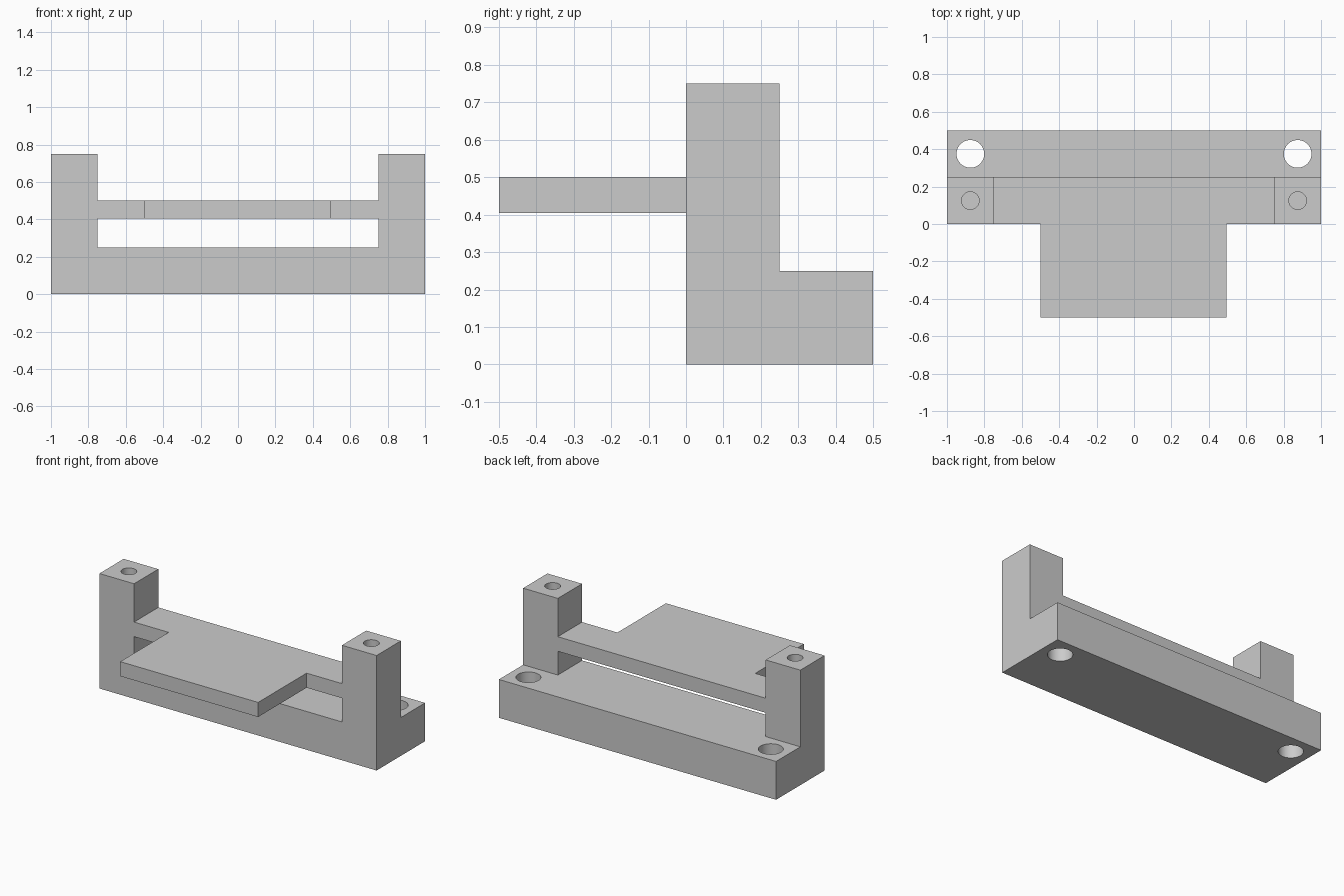
import bpy, bmesh, math
from mathutils import Matrix

default_cube = bpy.data.objects.get("Cube")
if default_cube:
    bpy.data.objects.remove(default_cube)

grey = bpy.data.materials.new("light_grey")
grey.use_nodes = True
grey.diffuse_color = (0.6, 0.6, 0.6, 1)
grey.node_tree.nodes["Principled BSDF"].inputs["Base Color"].default_value = (0.6, 0.6, 0.6, 1)


def make_object(name, bm):
    bmesh.ops.recalc_face_normals(bm, faces=bm.faces)
    mesh = bpy.data.meshes.new(name)
    bm.to_mesh(mesh)
    bm.free()
    mesh.materials.append(grey)
    obj = bpy.data.objects.new(name, mesh)
    bpy.context.collection.objects.link(obj)
    return obj


def box(name, x, y, z):
    bm = bmesh.new()
    bmesh.ops.create_cube(bm, size=1)
    for v in bm.verts:
        for axis, (low, high) in enumerate((x, y, z)):
            v.co[axis] = high if v.co[axis] > 0 else low
    return make_object(name, bm)


def cylinder(name, x, y, radius, low, high):
    bm = bmesh.new()
    bmesh.ops.create_cone(bm, cap_ends=True, segments=48, radius1=radius, radius2=radius,
                          depth=high - low, matrix=Matrix.Translation((x, y, (low + high) / 2)))
    return make_object(name, bm)


def combine(target, tool, operation):
    mod = target.modifiers.new(tool.name, "BOOLEAN")
    mod.solver = "EXACT"
    mod.operation = operation
    mod.object = tool
    tool.hide_render = True
    bpy.context.view_layer.objects.active = target
    bpy.ops.object.modifier_apply(modifier=mod.name)
    bpy.data.objects.remove(tool)


# L-shaped body: foot at the back, upright at the front
profile = [(0, 0), (0.5, 0), (0.5, 0.25), (0.25, 0.25), (0.25, 0.75), (0, 0.75)]
bm = bmesh.new()
face = bm.faces.new([bm.verts.new((-1, y, z)) for y, z in profile])
extruded = bmesh.ops.extrude_face_region(bm, geom=[face])["geom"]
bmesh.ops.translate(bm, vec=(2, 0, 0),
                    verts=[g for g in extruded if isinstance(g, bmesh.types.BMVert)])
bracket = make_object("bracket", bm)

# Openings above and below the cross bar leave two posts
inner = (-0.75, 0.75)
combine(bracket, box("upper_gap", inner, (-0.1, 0.4), (0.5, 0.9)), "DIFFERENCE")
combine(bracket, box("lower_slot", inner, (-0.1, 0.4), (0.25, 0.405)), "DIFFERENCE")

# Shelf projecting forward from the cross bar
combine(bracket, box("shelf", (-0.5, 0.495), (-0.5, 0.125), (0.405, 0.5)), "UNION")

# Through holes in the foot and blind holes in the post tops
for side in (-1, 1):
    combine(bracket, cylinder("foot_hole", side * 0.875, 0.375, 0.074, -0.1, 0.4), "DIFFERENCE")
    combine(bracket, cylinder("post_hole", side * 0.875, 0.125, 0.047, 0.5, 0.9), "DIFFERENCE")

# Smooth hole walls, sharp edges elsewhere
bpy.ops.object.select_all(action="DESELECT")
bracket.select_set(True)
bpy.context.view_layer.objects.active = bracket
bpy.ops.object.shade_smooth_by_angle(angle=math.radians(30))
